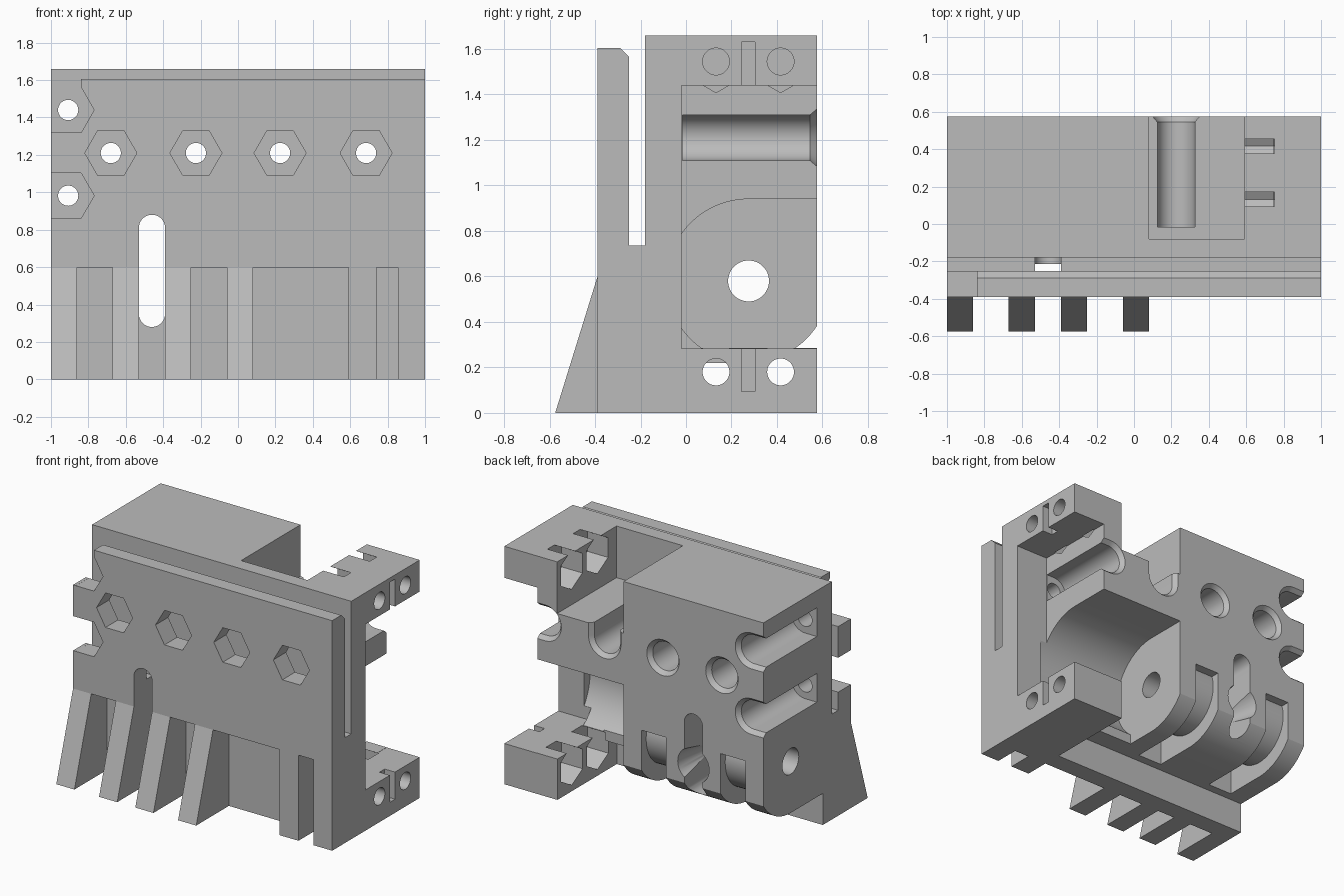
import bpy, bmesh
from math import sin, cos, radians

cube = bpy.data.objects.get("Cube")
if cube:
    bpy.data.objects.remove(cube, do_unlink=True)

grey = bpy.data.materials.new("plain_grey")
grey.use_nodes = True
grey.diffuse_color = (0.5, 0.5, 0.5, 1)
grey.node_tree.nodes["Principled BSDF"].inputs["Base Color"].default_value = (0.5, 0.5, 0.5, 1)


def arc(cu, cv, r, start=0, end=360, steps=48):
    """Points on an arc; a full turn leaves out the repeated last point."""
    count = steps if end - start == 360 else steps + 1
    angles = [radians(start + (end - start) * i / steps) for i in range(count)]
    return [(cu + r * cos(a), cv + r * sin(a)) for a in angles]


def rect(u0, u1, v0, v1):
    return [(u0, v0), (u1, v0), (u1, v1), (u0, v1)]


def keyhole(cu, cv, r, facing):
    """Half circle whose straight sides run out towards the facing angle."""
    pts = arc(cu, cv, r, facing + 90, facing + 270, 24)
    c, s = cos(radians(facing)), sin(radians(facing))
    for side in (-1, 1):
        a, b = 4 * r, side * r
        pts.append((cu + a * c - b * s, cv + a * s + b * c))
    return pts


def prism(name, pts, axis, a, b, scale=1, centre=(0, 0)):
    """Profile in the plane across the axis, run from a to b."""
    def place(p, d):
        return (d, p[0], p[1]) if axis == "x" else (p[0], d, p[1])
    far = [tuple(c + (q - c) * scale for q, c in zip(p, centre)) for p in pts]
    bm = bmesh.new()
    near_v = [bm.verts.new(place(p, a)) for p in pts]
    far_v = [bm.verts.new(place(p, b)) for p in far]
    bm.faces.new(near_v)
    bm.faces.new(far_v)
    for i in range(len(pts)):
        j = (i + 1) % len(pts)
        bm.faces.new((near_v[i], near_v[j], far_v[j], far_v[i]))
    bmesh.ops.recalc_face_normals(bm, faces=bm.faces)
    mesh = bpy.data.meshes.new(name)
    bm.to_mesh(mesh)
    bm.free()
    mesh.materials.append(grey)
    obj = bpy.data.objects.new(name, mesh)
    bpy.context.collection.objects.link(obj)
    return obj


def cut(target, *shape, **options):
    cutter = prism("cutter", *shape, **options)
    cutter.hide_render = True
    mod = target.modifiers.new("cut", "BOOLEAN")
    mod.operation = "DIFFERENCE"
    mod.solver = "EXACT"
    mod.object = cutter
    bpy.context.view_layer.objects.active = target
    bpy.ops.object.modifier_apply(modifier=mod.name)
    bpy.data.objects.remove(cutter, do_unlink=True)


AY, AZ, R = 0.275, 0.58, 0.36      # axle centre and housing radius
BACK = 0.575

# Main block, with the front plate split off by a long slot
body = prism("main_block", [(-0.39, 0), (-0.39, 1.605), (-0.29, 1.605), (-0.25, 1.565),
                            (-0.25, 0.735), (-0.18, 0.735), (-0.18, 1.66),
                            (BACK, 1.66), (BACK, 0)], "x", -1, 1)

# Rounded underside of the axle housing
cut(body, [(-0.08, -0.1), (-0.08, 0.22)] + arc(AY, AZ, R, -90, 0, 24)
    + [(0.8, AZ), (0.8, -0.1)], "x", -1.1, 0.59)

# Window between the two side arms, and the round gear cavity
cut(body, rect(-0.02, 0.7, 0.284, 1.44), "x", 0.745, 1.1)
cut(body, arc(AY, AZ, R, 90, 235) + [(0.7, 0.285), (0.7, AZ + R)], "x", 0.08, 0.8)
cut(body, rect(0.06, 0.7, 0.1, 0.32), "x", 0.08, 0.59)

# Pocket in the top
cut(body, rect(0.08, 0.592, 1.3, 1.8), "y", -0.08, 0.7)

# Recesses between the front ribs
for x0, x1 in ((-0.86, -0.67), (-0.53, -0.39), (-0.25, -0.06), (0.08, 0.592), (0.74, 0.855)):
    cut(body, rect(x0, x1, -0.1, 0.597), "y", -0.7, -0.215)

# Bearing grooves, open to the back and below
GROOVES = ((-0.86, -0.67), (-0.25, -0.06))
for x0, x1 in GROOVES:
    cut(body, rect(-0.02, 0.7, 0.1, 0.66), "x", x0, x1)

# Upright rounded slot through the block, flared at the back
cut(body, arc(-0.46, 0.81, 0.07, 0, 180, 20) + arc(-0.46, 0.35, 0.07, 180, 360 - 0.01, 20),
    "y", -0.7, 0.7)
cut(body, arc(-0.46, AZ - 0.06, 0.07), "y", 0.3, 0.6, scale=1.8, centre=(-0.46, AZ - 0.06))

# Axle bore
cut(body, arc(AY, AZ, 0.09), "x", -1.1, 0.3)

# Bolt holes: thin bore, hexagon nut seat in front, wide chamfered channel behind
BOLTS = ((-0.68, 1.21, None), (-0.225, 1.21, None), (0.225, 1.21, 90), (0.685, 1.21, 0),
         (-0.908, 1.44, 180), (-0.908, 0.982, 180))
for x, z, facing in BOLTS:
    channel = arc(x, z, 0.1) if facing is None else keyhole(x, z, 0.1, facing)
    cut(body, arc(x, z, 0.054), "y", -0.7, 0.2)
    cut(body, channel, "y", -0.015, 0.7)
    cut(body, channel, "y", BACK - 0.03, BACK + 0.03, scale=1.5, centre=(x, z))
    cut(body, arc(x, z, 0.139, steps=6), "y", -0.7, -0.215)
    if facing == 180:
        cut(body, rect(-1.1, x, z - 0.12, z + 0.12), "y", -0.7, -0.215)
cut(body, rect(-1.1, -0.839, 1.44, 1.8), "y", -0.7, -0.2)

# Arm screws: bore, hexagon nut trap on the inside, thin key slot outside
for z, z0, z1 in ((0.18, 0.095, 0.35), (1.545, 1.3, 1.63)):
    for y in (0.132, 0.416):
        cut(body, arc(y, z, 0.059), "x", 0.5, 1.1)
        cut(body, arc(y, z, 0.137, 30, 390, 6), "x", 0.58, 0.752)
    cut(body, rect(0.245, 0.303, z0, z1), "x", 0.92, 1.1)

# Hollow bearing seats inside the grooves
parts = [body]
for x0, x1 in GROOVES:
    seat = prism("bearing_seat", arc(AY, AZ, 0.25), "x", x0, x1)
    cut(seat, arc(AY, AZ, 0.09), "x", x0 - 0.1, x1 + 0.1)
    parts.append(seat)

# Sloping front fins
for x0, x1 in ((-1, -0.86), (-0.67, -0.53), (-0.39, -0.25), (-0.06, 0.08)):
    parts.append(prism("front_fin", [(-0.575, 0), (-0.39, 0.597), (-0.39, 0)], "x", x0, x1))

# Smooth bores, sharp corners
bpy.ops.object.select_all(action="DESELECT")
for part in parts:
    part.select_set(True)
bpy.context.view_layer.objects.active = body
bpy.ops.object.shade_smooth_by_angle(angle=radians(25))
